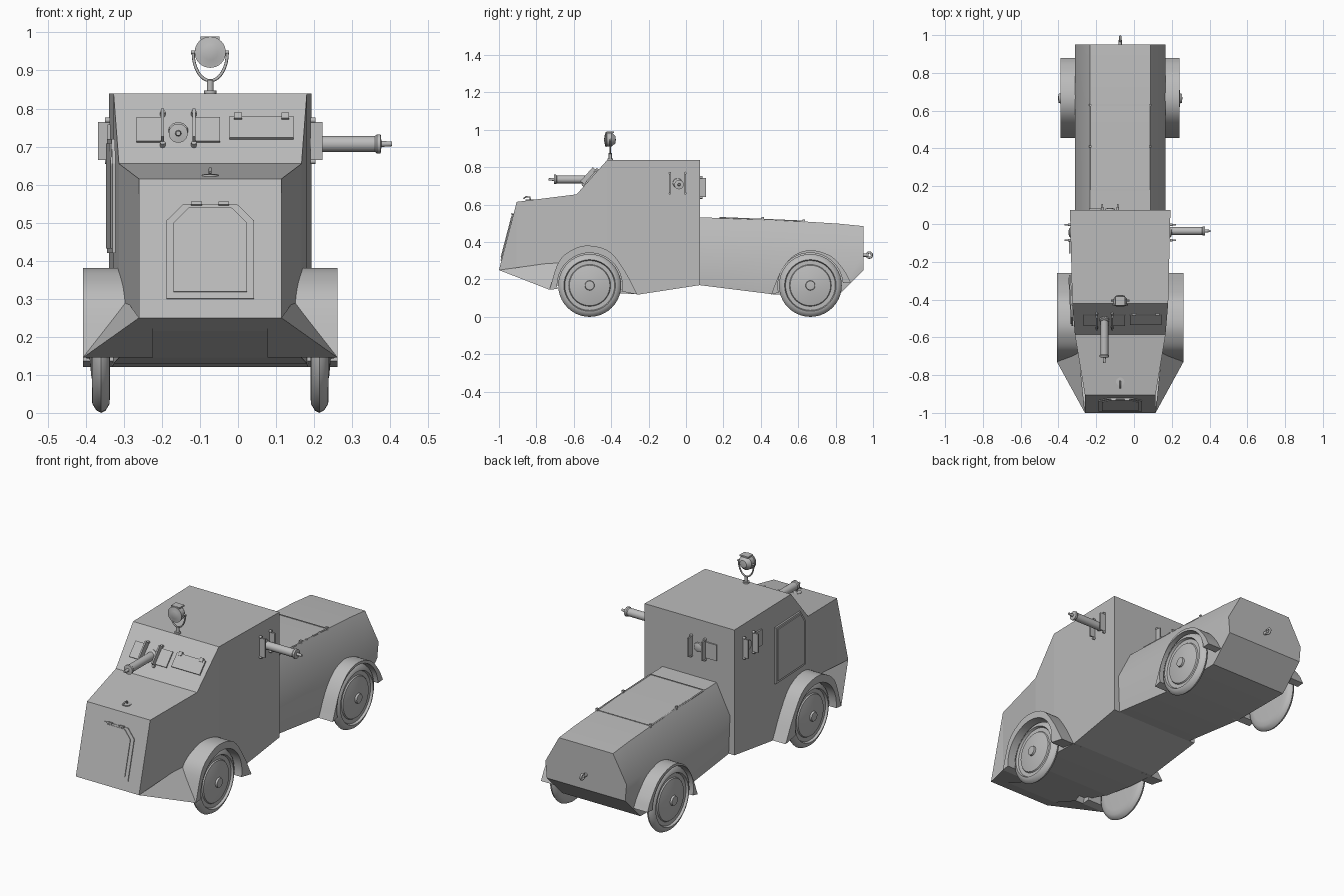
import bpy, bmesh, math
from mathutils import Vector, Matrix

if "Cube" in bpy.data.objects:
    bpy.data.objects.remove(bpy.data.objects["Cube"])

CX = -0.073  # centre line of the hull
X, Y, Z = Vector((1, 0, 0)), Vector((0, 1, 0)), Vector((0, 0, 1))

steel = bpy.data.materials.new("grey_steel")
steel.use_nodes = True
steel.diffuse_color = (0.5, 0.5, 0.5, 1)
steel.node_tree.nodes["Principled BSDF"].inputs["Base Color"].default_value = steel.diffuse_color


def finish(name, bm, matrix=None, smooth=0):
    bmesh.ops.remove_doubles(bm, verts=bm.verts, dist=1e-5)
    bmesh.ops.recalc_face_normals(bm, faces=bm.faces)
    mesh = bpy.data.meshes.new(name)
    bm.to_mesh(mesh)
    bm.free()
    mesh.materials.append(steel)
    ob = bpy.data.objects.new(name, mesh)
    bpy.context.collection.objects.link(ob)
    if matrix:
        ob.matrix_world = matrix
    if smooth:
        bpy.ops.object.select_all(action="DESELECT")
        ob.select_set(True)
        bpy.context.view_layer.objects.active = ob
        bpy.ops.object.shade_smooth_by_angle(angle=math.radians(smooth))
    return ob


def frame(pos, normal, up=Z):
    """Local axes: x across, y up, z outward."""
    u = up.cross(normal)
    m = Matrix((u, up, normal)).transposed().to_4x4()
    m.translation = pos
    return m


def loft(name, rings, smooth=0):
    bm = bmesh.new()
    loops = [[bm.verts.new(p) for p in ring] for ring in rings]
    n = len(loops[0])
    for a, b in zip(loops, loops[1:]):
        for i in range(n):
            j = (i + 1) % n
            bm.faces.new((a[i], a[j], b[j], b[i]))
    bm.faces.new(loops[0])
    bm.faces.new(loops[-1])
    bmesh.ops.dissolve_degenerate(bm, edges=bm.edges, dist=1e-5)
    return finish(name, bm, None, smooth)


def box(name, m, centre, size):
    bm = bmesh.new()
    bmesh.ops.create_cube(bm, size=1)
    bmesh.ops.scale(bm, vec=size, verts=bm.verts)
    bmesh.ops.translate(bm, vec=centre, verts=bm.verts)
    return finish(name, bm, m)


def lathe(name, m, profile, steps=32):
    bm = bmesh.new()
    vs = [bm.verts.new((r, 0, h)) for r, h in profile]
    es = [bm.edges.new(p) for p in zip(vs, vs[1:])]
    bmesh.ops.spin(bm, geom=vs + es, cent=(0, 0, 0), axis=(0, 0, 1), angle=math.tau, steps=steps)
    return finish(name, bm, m, 35)


def tube(name, points, radius, m=None):
    cu = bpy.data.curves.new(name, "CURVE")
    cu.dimensions = "3D"
    cu.bevel_depth, cu.bevel_resolution, cu.use_fill_caps = radius, 2, True
    sp = cu.splines.new("POLY")
    sp.points.add(len(points) - 1)
    for p, co in zip(sp.points, points):
        p.co = (*co, 1)
    cu.materials.append(steel)
    ob = bpy.data.objects.new(name, cu)
    bpy.context.collection.objects.link(ob)
    if m:
        ob.matrix_world = m


def plate(name, m, outline, depth):
    bm = bmesh.new()
    f = bm.faces.new([bm.verts.new((a, b, 0)) for a, b in outline])
    ext = bmesh.ops.extrude_face_region(bm, geom=[f])["geom"]
    bmesh.ops.translate(bm, vec=(0, 0, depth), verts=[v for v in ext if isinstance(v, bmesh.types.BMVert)])
    return finish(name, bm, m)


# Armoured cabin with tapering nose: y, half width, bottom, top
CABIN = [(-1, .187, .25, .25), (-.905, .187, .215, .615), (-.585, .24, .145, .655),
         (-.42, .254, .13, .84), (-.25, .258, .12, .84), (.075, .266, .17, .84)]
loft("cabin", [[(CX - w, y, b), (CX + w, y, b), (CX + w, y, t), (CX - w, y, t)] for y, w, b, t in CABIN])

# Engine body: y, bottom, shoulder, top
ENGINE = [(.07, .17, .375, .532), (.47, .12, .36, .52), (.82, .12, .345, .498), (.95, .25, .34, .485)]
rings = []
for y, b, s, t in ENGINE:
    half = [(.232, b), (.24, s), (.16, t)]
    rings.append([(CX + w, y, z) for w, z in half] + [(CX - w, y, z) for w, z in reversed(half)])
loft("engine_body", rings, 32)

# Lower nose apron joining the front mudguards
for s in (-1, 1):
    bm = bmesh.new()
    a, b, c, d, e = [bm.verts.new((CX + s * w, y, z)) for w, y, z in
                     ((.187, -1, .25), (.335, -.73, .145), (.22, -.675, .295), (.15, -.73, .145), (.15, -1, .25))]
    for f in ((a, b, c), (a, b, d, e), (b, c, d)):
        bm.faces.new(f)
    finish("nose_apron", bm)


# Wheels and mudguards
def smooth_path(pts, n=5):
    p = [Vector(q) for q in pts]
    p = [2 * p[0] - p[1]] + p + [2 * p[-1] - p[-2]]
    out = []
    for a, b, c, d in zip(p, p[1:], p[2:], p[3:]):
        for k in range(n):
            t = k / n
            out.append(.5 * (2 * b + (c - a) * t + (2 * a - 5 * b + 4 * c - d) * t**2 + (3 * b - a - 3 * c + d) * t**3))
    return out + [p[-2]]


FRONT_ARCH = [(-.73, .145), (-.68, .295), (-.605, .36), (-.52, .381), (-.41, .35), (-.33, .25), (-.26, .12)]
REAR_ARCH = [(.455, .12), (.51, .25), (.58, .33), (.67, .356), (.775, .325), (.845, .25), (.88, .185)]
WHEEL = [(0, -.024), (.12, -.024), (.145, -.022), (.162, -.012), (.168, 0), (.162, .012), (.146, .022),
         (.138, .024), (.133, .012), (.112, .012), (.108, .018), (.07, .026), (.026, .03), (.024, .04), (0, .042)]
for label, wy, arch, width in (("front", -.515, FRONT_ARCH, .335), ("rear", .665, REAR_ARCH, .315)):
    hub = Vector((wy, .168))
    for s in (-1, 1):
        ring = []
        for p in smooth_path(arch):
            q = hub + (p - hub).normalized() * .174
            ring.append([(CX + s * w, v.x, v.y) for v, w in ((p, .2), (p, width), (q, width), (q, .2))])
        loft(label + "_mudguard", ring, 30)
        lathe(label + "_wheel", frame((CX + s * .287, wy, .168), s * X), WHEEL, 40)
    tube(label + "_axle", [(CX - .28, wy, .168), (CX + .28, wy, .168)], .015)


# Gun ports with rails, bolts and sliding shutter
def port(label, m, sides=(1,), height=.1, depth=.032):
    for s in (-1, 1):
        box(label + "_rail", m, (s * .041, 0, depth / 2), (.008, height, depth))
        for e in (-1, 1):
            tube(label + "_bolt", [(s * .041, e * height * .54, 0), (s * .041, e * height * .54, .014)], .007, m)
    for s in sides:
        box(label + "_shutter", m, (s * .075, 0, .003), (.07, .085, .008))
    lathe(label + "_socket", m, [(.026, 0), (.024, .006), (.012, .01), (0, .011)], 20)


slope = Vector((0, .165, .185)).normalized()
screen = X.cross(slope)


def on_screen(x, z):
    return frame((x, -.585 + (z - .655) * .892, z), screen, slope)


port("front_port", on_screen(-.157, .742), (-1, 1))
port("left_port", frame((CX + .263, -.045, .715), X), ())
port("right_port", frame((CX - .263, -.045, .715), -X))
port("rear_port", frame((-.127, .075, .692), Y))

# Driver's vision flap with hinges
flap = on_screen(.062, .747)
box("vision_flap", flap, (0, 0, .004), (.168, .075, .008))
for u in (-.062, .062):
    box("flap_hinge", flap, (u, .036, .007), (.02, .02, .012))

# Machine guns
GUN = [(0, -.05), (.021, -.05), (.021, .145), (.025, .15), (.025, .16), (.008, .162), (.006, .19), (0, .19)]
lathe("front_gun", frame((-.157, -.545, .735), -Y), GUN, 24)
lathe("side_gun", frame((.215, -.037, .707), X), GUN, 24)

# Nose hatch with raised border
nose_up = Vector((0, .095, .365)).normalized()
nose = frame((CX, -.953, .43), X.cross(nose_up), nose_up)


def hatch_outline(w, lo, hi, cut):
    return [(-w, lo), (w, lo), (w, hi - cut), (w - cut, hi), (cut - w, hi), (-w, hi - cut)]


plate("nose_hatch_border", nose, hatch_outline(.115, -.135, .122, .045), .005)
plate("nose_hatch", nose, hatch_outline(.096, -.117, .113, .042), .009)
for u in (-.036, .036):
    box("hatch_hinge", nose, (u, .122, .006), (.028, .008, .014))

# Cabin door on the right side
side_n = Vector((-1, -.05, 0)).normalized()
door = frame((CX - .2555, -.4, .57), side_n)
plate("cabin_door", door, [(-.13, -.15), (.14, -.15), (.14, .085), (.095, .15), (-.13, .15)], .009)
plate("door_panel", door, [(-.118, -.138), (.128, -.138), (.128, .08), (.09, .138), (-.118, .138)], .013)

# Engine cover seams and catches
for y, z in ((.18, .531), (.63, .512)):
    box("cover_seam", None, (CX, y, z), (.32, .004, .003))
tube("cover_hinge", [(CX + .158, .18, .53), (CX + .158, .63, .511)], .004)
tube("cover_hinge", [(CX - .158, .18, .53), (CX - .158, .63, .511)], .004)
for y, z in ((.41, .522), (.63, .51)):
    for s in (-1, 1):
        box("cover_catch", None, (CX + s * .158, y, z), (.012, .012, .022))

# Searchlight on a yoke
lamp = frame((CX, -.405, .948), -Y)
lathe("lamp_drum", lamp, [(0, -.03), (.02, -.027), (.034, -.012), (.037, -.008), (.037, .018), (.041, .02),
                          (.041, .026), (.036, .026), (.02, .031), (0, .033)])
tube("lamp_yoke", [(-.045 * math.cos(a), -.03 * math.sin(a) * 2.5, 0) for a in
                   [math.pi * k / 16 for k in range(17)]], .004, lamp)
tube("lamp_pivot", [(-.05, 0, 0), (.05, 0, 0)], .005, lamp)
tube("lamp_stem", [(CX, -.405, .83), (CX, -.405, .875)], .009)
lathe("lamp_base", frame((CX, -.405, .84), Z, Y), [(.016, 0), (.016, .007), (0, .008)], 20)
box("lamp_hood", lamp, (0, .038, 0), (.05, .008, .04))

# Tow hooks
tube("rear_hook_shank", [(CX, .94, .33), (CX, .975, .33)], .009)
tube("rear_hook_ring", [(CX, .98 + .014 * math.cos(k * .4), .33 + .014 * math.sin(k * .4)) for k in range(17)], .006)
tube("nose_hook", [(CX, -.83, .615), (CX, -.835, .64), (CX, -.855, .642), (CX, -.87, .632)], .004)
lathe("nose_hook_base", frame((CX, -.835, .622), Z, Y), [(.022, 0), (.022, .005), (0, .006)], 20)
